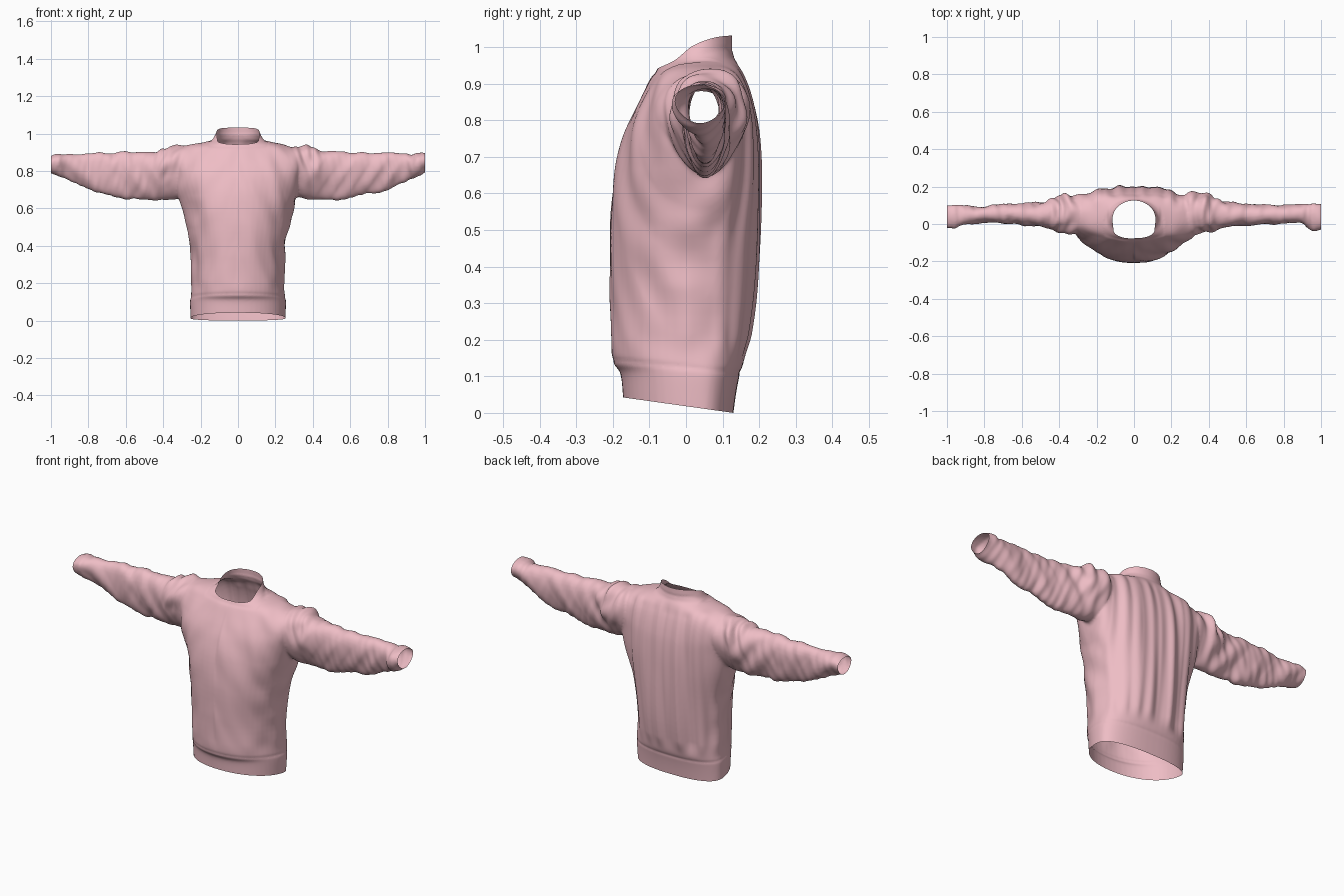
import bpy, bmesh, math
from mathutils import Vector, noise

if "Cube" in bpy.data.objects:
    bpy.data.objects.remove(bpy.data.objects["Cube"])


def smoothstep(a, b, v):
    t = max(0.0, min(1.0, (v - a) / (b - a)))
    return t * t * (3 - 2 * t)


def refine(keys, steps=5):
    """Catmull-Rom interpolation of section rows."""
    out = []
    for i in range(len(keys) - 1):
        p = [keys[max(0, min(len(keys) - 1, i + k))] for k in (-1, 0, 1, 2)]
        for s in range(steps):
            t = s / steps
            out.append([0.5 * (2 * b + (c - a) * t + (2 * a - 5 * b + 4 * c - d) * t * t
                               + (3 * b - a - 3 * c + d) * t ** 3)
                        for a, b, c, d in zip(*p)])
    out.append(list(keys[-1]))
    return out


def loft(bm, rings):
    """Closed tube through rings of points."""
    vs = [[bm.verts.new(p) for p in r] for r in rings]
    n = len(vs[0])
    faces = [bm.faces.new(vs[0]), bm.faces.new(vs[-1])]
    for a, b in zip(vs, vs[1:]):
        for i in range(n):
            j = (i + 1) % n
            faces.append(bm.faces.new((a[i], a[j], b[j], b[i])))
    bmesh.ops.recalc_face_normals(bm, faces=faces)


ANGLES = [2 * math.pi * i / 56 for i in range(56)]

# torso sections: height, half width, front y, back y
TORSO = [(-0.08, 0.25, -0.165, 0.12), (0.04, 0.255, -0.172, 0.135),
         (0.11, 0.256, -0.180, 0.148), (0.15, 0.25, -0.202, 0.160),
         (0.30, 0.245, -0.207, 0.182), (0.48, 0.266, -0.21, 0.196),
         (0.64, 0.31, -0.197, 0.202), (0.75, 0.335, -0.172, 0.200),
         (0.82, 0.36, -0.145, 0.191), (0.88, 0.355, -0.112, 0.176),
         (0.925, 0.285, -0.088, 0.158), (0.953, 0.185, -0.070, 0.143),
         (0.970, 0.130, -0.063, 0.132), (1.0, 0.112, -0.058, 0.127),
         (1.08, 0.10, -0.055, 0.124)]
# sleeve sections: x, bottom z, top z, front y, back y
SLEEVE = [(0.22, 0.70, 0.90, -0.06, 0.15), (0.31, 0.655, 0.930, -0.06, 0.165),
          (0.39, 0.645, 0.922, -0.042, 0.155), (0.50, 0.648, 0.905, -0.017, 0.122),
          (0.60, 0.660, 0.899, -0.010, 0.112), (0.70, 0.678, 0.896, -0.004, 0.108),
          (0.80, 0.702, 0.895, 0.0, 0.104), (0.89, 0.740, 0.893, -0.004, 0.102),
          (0.93, 0.762, 0.886, -0.020, 0.100), (0.965, 0.780, 0.892, -0.038, 0.106),
          (1.04, 0.812, 0.872, -0.012, 0.104)]


def torso_ring(z, w, yf, yb):
    mid, neck = 0.04, smoothstep(0.92, 0.98, z)
    ring = []
    for a in ANGLES:
        c, s = math.cos(a), math.sin(a)
        depth = (yb - mid) if s > 0 else (mid - yf)
        power = (2.4 if s > 0 else 2.15) * (1 - neck) + 2 * neck
        ring.append((w * math.copysign(abs(c) ** (2 / power), c),
                     mid + depth * math.copysign(abs(s) ** (2 / power), s), z))
    return ring


def sleeve_ring(side, x, z0, z1, y0, y1):
    ring = []
    for a in ANGLES:
        c, s = math.cos(a), math.sin(a)
        ring.append((side * x, (y0 + y1) / 2 + (y1 - y0) / 2 * c * (0.93 + 0.24 * s),
                     (z0 + z1) / 2 + (z1 - z0) / 2 * s))
    return ring


# solid torso and sleeves, fused into one skin
bm = bmesh.new()
loft(bm, [torso_ring(*r) for r in refine(TORSO)])
for side in (-1, 1):
    loft(bm, [sleeve_ring(side, *r) for r in refine(SLEEVE)])
mesh = bpy.data.meshes.new("sweatshirt")
bm.to_mesh(mesh)
bm.free()
shirt = bpy.data.objects.new("sweatshirt", mesh)
bpy.context.collection.objects.link(shirt)
rem = shirt.modifiers.new("fuse", 'REMESH')
rem.mode = 'VOXEL'
rem.voxel_size = 0.007
smo = shirt.modifiers.new("relax", 'SMOOTH')
smo.factor = 0.5
smo.iterations = 5
dg = bpy.context.evaluated_depsgraph_get()
fused = bpy.data.meshes.new_from_object(shirt.evaluated_get(dg))
shirt.modifiers.clear()
shirt.data = fused


def fold(p):
    """Cloth wrinkle height at a point."""
    x, y, z = p
    ax, side = abs(x), (7.3 if x > 0 else 0)
    n = lambda a, b, c: noise.noise(Vector((a + side, b, c)))
    sleeve = smoothstep(0.33, 0.45, ax)
    body = (1 - sleeve) * smoothstep(0.13, 0.22, z) * (1 - smoothstep(0.9, 0.97, z))
    back = smoothstep(0.06, 0.13, y)
    d = sleeve * (0.016 * n(ax * 12 - z * 8, y * 7, z * 4)
                  + 0.005 * n(ax * 30 + z * 8, y * 12, z * 7))
    # bunched cloth at the shoulder
    bunch = math.exp(-((ax - 0.38) / 0.07) ** 2) * smoothstep(0.7, 0.86, z)
    d += bunch * (0.008 + 0.026 * n(ax * 24 + z * 8, y * 9, z * 9))
    # long vertical folds on the back
    d += body * back * 0.018 * noise.noise(Vector((x * 19, 3.1, z * 1.6)))
    # softer drape on front and flanks
    flank = smoothstep(0.12, 0.24, ax)
    d += body * (1 - back) * (0.006 + 0.010 * flank) * n(ax * 12 + z * 4, y * 9, z * 6)
    # hem and collar seams
    d -= (1 - sleeve) * 0.002 * math.exp(-((z - 0.125 + 0.1 * y) / 0.007) ** 2)
    if ax < 0.16:
        d -= 0.002 * math.exp(-((z - 0.955 - 0.3 * y) / 0.007) ** 2)
    return d


bm = bmesh.new()
bm.from_mesh(fused)
bm.normal_update()
moves = [(v, v.co + v.normal * fold(v.co)) for v in bm.verts]
for v, co in moves:
    v.co = co

# open the hem, neck and cuffs
CUTS = [((0, -0.17, 0.042), (0, -0.14, -1)), ((0, -0.06, 0.950), (0, -0.44, 1)),
        ((1, 0, 0), (1, 0, 0)), ((-1, 0, 0), (-1, 0, 0))]
for co, no in CUTS:
    bmesh.ops.bisect_plane(bm, geom=bm.verts[:] + bm.edges[:] + bm.faces[:],
                           plane_co=co, plane_no=Vector(no).normalized(), clear_outer=True)
# arch the collar rim at its sides
for v in bm.verts:
    if abs(v.co.x) < 0.14:
        arch = max(0.0, 1 - ((v.co.y - 0.035) / 0.09) ** 2)
        v.co.z += 0.02 * arch * smoothstep(0.955, 0.985, v.co.z)
bm.to_mesh(fused)
bm.free()

# pink cloth
mat = bpy.data.materials.new("pink_cloth")
mat.diffuse_color = (0.86, 0.51, 0.56, 1)
mat.use_nodes = True
mat.node_tree.nodes["Principled BSDF"].inputs["Base Color"].default_value = mat.diffuse_color
fused.materials.clear()
fused.materials.append(mat)
bpy.context.view_layer.objects.active = shirt
shirt.select_set(True)
bpy.ops.object.shade_smooth_by_angle(angle=math.radians(50))
